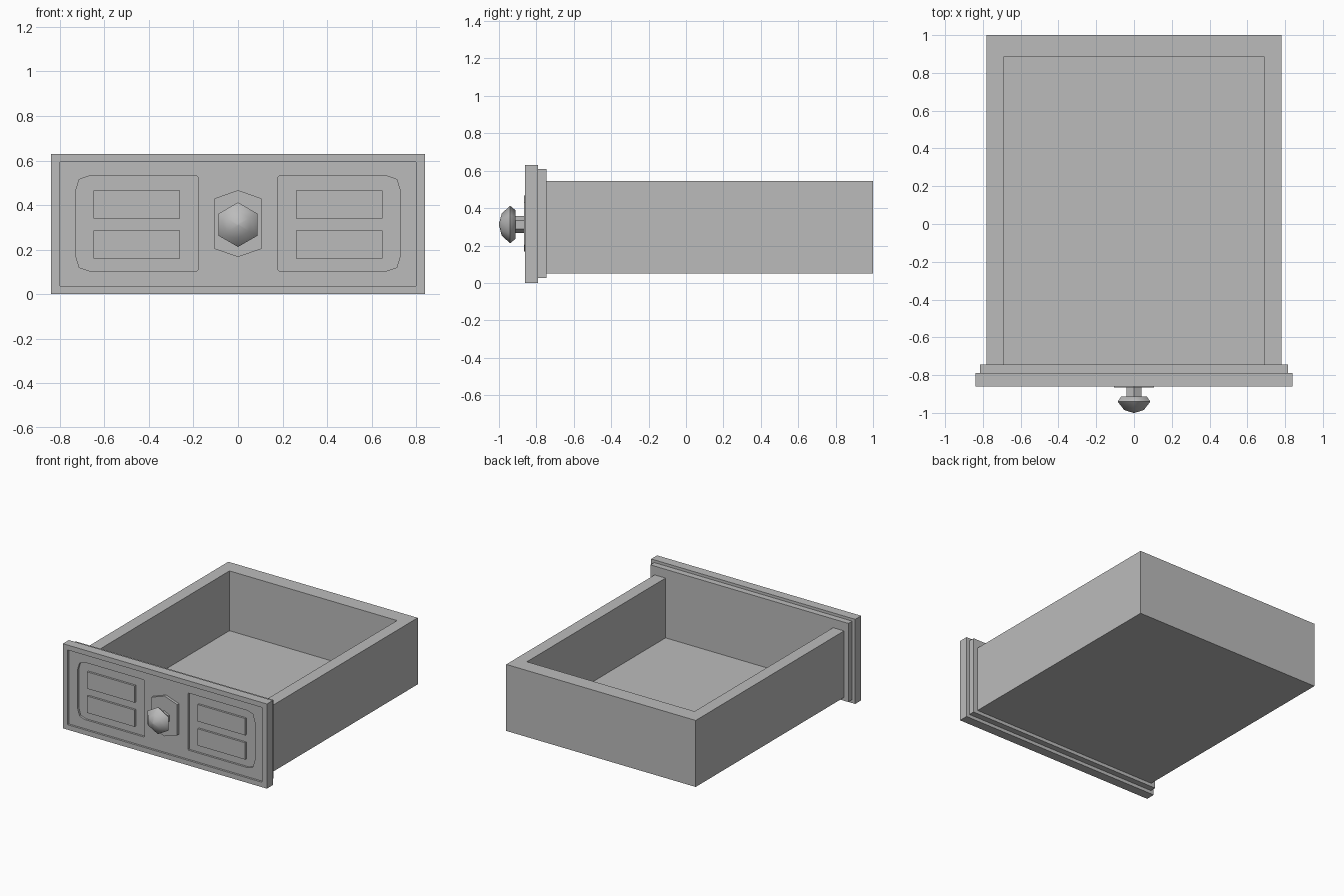
import bpy, bmesh, math

cube = bpy.data.objects.get("Cube")
if cube:
    bpy.data.objects.remove(cube, do_unlink=True)

# Single plain grey
grey = bpy.data.materials.new("plain_grey")
grey.use_nodes = True
GREY = (0.5, 0.5, 0.5, 1)
grey.diffuse_color = GREY
grey.node_tree.nodes["Principled BSDF"].inputs["Base Color"].default_value = GREY


def finish(name, bm):
    bmesh.ops.recalc_face_normals(bm, faces=bm.faces)
    mesh = bpy.data.meshes.new(name)
    bm.to_mesh(mesh)
    bm.free()
    mesh.materials.append(grey)
    obj = bpy.data.objects.new(name, mesh)
    bpy.context.collection.objects.link(obj)
    return obj


def prism(name, outline, y0, y1):
    """Extrude an (x, z) outline from y0 to y1."""
    bm = bmesh.new()
    face = bm.faces.new([bm.verts.new((x, y0, z)) for x, z in outline])
    ext = bmesh.ops.extrude_face_region(bm, geom=[face])
    for v in ext["geom"]:
        if isinstance(v, bmesh.types.BMVert):
            v.co.y = y1
    return finish(name, bm)


def block(name, x0, x1, y0, y1, z0, z1):
    return prism(name, [(x0, z0), (x1, z0), (x1, z1), (x0, z1)], y0, y1)


def carve(target, cutter):
    cutter.hide_render = True
    mod = target.modifiers.new("carve", "BOOLEAN")
    mod.operation = "DIFFERENCE"
    mod.solver = "EXACT"
    mod.object = cutter
    bpy.context.view_layer.objects.active = target
    bpy.ops.object.modifier_apply(modifier=mod.name)
    bpy.data.objects.remove(cutter, do_unlink=True)


def turned(name, profile, z, sides=6):
    """Lathe (y, radius) rings around the y axis, with a corner on top."""
    bm = bmesh.new()
    rings = []
    for y, r in profile:
        angles = [2 * math.pi * i / sides for i in range(sides)]
        rings.append([bm.verts.new((r * math.sin(a), y, z + r * math.cos(a))) for a in angles])
    for a, b in zip(rings, rings[1:]):
        for i in range(sides):
            j = (i + 1) % sides
            bm.faces.new((a[i], a[j], b[j], b[i]))
    bm.faces.new(rings[0])
    bm.faces.new(rings[-1])
    return finish(name, bm)


FRONT, FIELD, SUNK = -0.86, -0.845, -0.83
MID = 0.315

# Open box: walls and floor
tray = block("drawer_box", -0.78, 0.78, -0.75, 1.0, 0.05, 0.545)
carve(tray, block("box_hollow", -0.69, 0.69, -0.9, 0.885, 0.10, 0.7))

# Stepped front board with a sunken field
block("front_backing", -0.815, 0.815, -0.79, -0.745, 0.025, 0.61)
board = block("front_board", -0.84, 0.84, FRONT, -0.79, 0, 0.63)
carve(board, block("field_cut", -0.80, 0.80, -0.9, FIELD, 0.037, 0.593))

# Sunken side panels, rounded outside, with two raised bars each
half = [(0.18, 0.525), (0.185, 0.53), (0.67, 0.53), (0.713, 0.515), (0.73, 0.46)]
panel = half + [(x, 2 * MID + 0.005 - z) for x, z in reversed(half)]
for side, label in ((-1, "right"), (1, "left")):
    carve(board, prism("panel_cut", [(side * x, z) for x, z in panel], -0.9, SUNK))
    x0, x1 = sorted((side * 0.26, side * 0.65))
    for z0, level in ((0.16, "lower"), (0.34, "upper")):
        block(f"{label}_{level}_bar", x0, x1, FIELD, SUNK + 0.005, z0, z0 + 0.125)

# Knob with hexagonal plate and stem
plate = [(0, 0.467), (0.105, 0.43), (0.105, 0.203), (0, 0.167), (-0.105, 0.203), (-0.105, 0.43)]
prism("knob_plate", plate, -0.865, FIELD + 0.005)
turned("knob_stem", [(-0.92, 0.046), (-0.86, 0.046)], 0.312)
knob = turned("knob", [(-1.0, 0.004), (-0.985, 0.06), (-0.94, 0.10), (-0.912, 0.077)], 0.312)
bpy.ops.object.select_all(action="DESELECT")
knob.select_set(True)
bpy.context.view_layer.objects.active = knob
bpy.ops.object.shade_smooth_by_angle(angle=math.radians(65))
